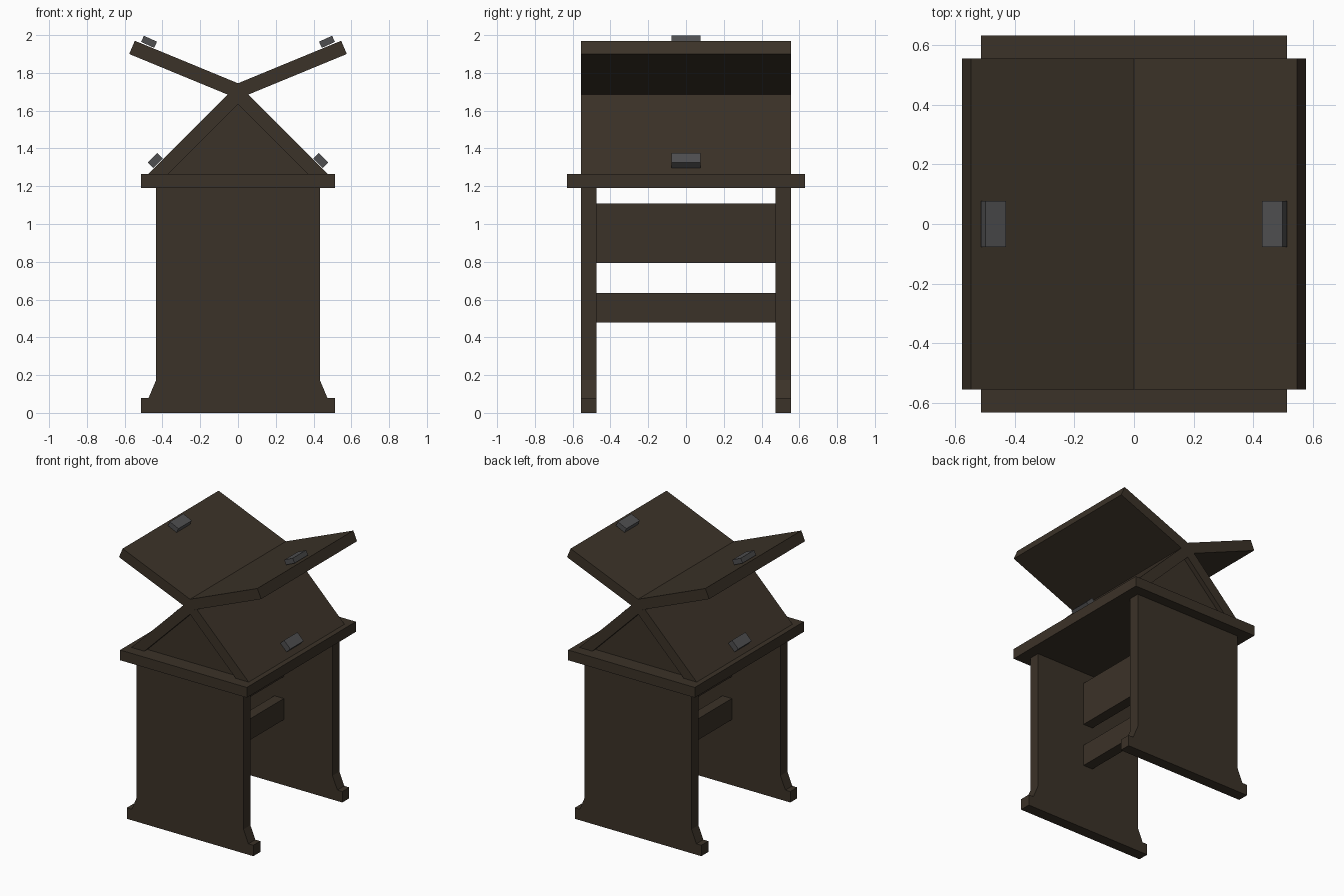
import bpy, bmesh, math
from mathutils import Matrix

cube = bpy.data.objects.get("Cube")
if cube:
    bpy.data.objects.remove(cube, do_unlink=True)


def material(name, rgb):
    m = bpy.data.materials.new(name)
    m.use_nodes = True
    col = (*rgb, 1.0)
    m.diffuse_color = col
    bsdf = m.node_tree.nodes["Principled BSDF"]
    bsdf.inputs["Base Color"].default_value = col
    bsdf.inputs["Roughness"].default_value = 0.8
    return m


wood = material("dark_wood", (0.044, 0.032, 0.021))
metal = material("dark_grey_metal", (0.078, 0.078, 0.081))


def finish(name, bm, mat):
    bmesh.ops.recalc_face_normals(bm, faces=bm.faces)
    me = bpy.data.meshes.new(name)
    bm.to_mesh(me)
    bm.free()
    me.materials.append(mat)
    ob = bpy.data.objects.new(name, me)
    bpy.context.collection.objects.link(ob)
    return ob


def box(name, centre, size, mat, tilt=0.0):
    """Box, tilted about the y axis by the given angle (positive raises +x)."""
    bm = bmesh.new()
    bmesh.ops.create_cube(bm, size=1.0)
    bm.transform(Matrix.Translation(centre) @ Matrix.Rotation(-tilt, 4, 'Y')
                 @ Matrix.Diagonal((*size, 1.0)))
    return finish(name, bm, mat)


def extrude_y(name, half, y0, y1, mat):
    """Mirror a half profile of (x, z) points across x = 0, extrude along y."""
    pts = half + [(-x, z) for x, z in reversed(half) if x > 0]
    bm = bmesh.new()
    face = bm.faces.new([bm.verts.new((x, y0, z)) for x, z in pts])
    res = bmesh.ops.extrude_face_region(bm, geom=[face])
    moved = [v for v in res["geom"] if isinstance(v, bmesh.types.BMVert)]
    bmesh.ops.translate(bm, verts=moved, vec=(0, y1 - y0, 0))
    return finish(name, bm, mat)


# Slab legs with flared feet
leg = [(0.513, 0), (0.513, 0.08), (0.473, 0.08), (0.433, 0.175), (0.433, 1.19)]
extrude_y("front_leg", leg, -0.555, -0.475, wood)
extrude_y("back_leg", leg, 0.475, 0.555, wood)

# Rails between the legs
box("upper_rail", (0, 0, 0.952), (0.077, 0.95, 0.315), wood)
box("lower_rail", (0, 0, 0.557), (0.077, 0.95, 0.155), wood)

# Table top
box("table_top", (0, 0, 1.2275), (1.026, 1.262, 0.075), wood)

# Lower sloping boards, joined at the ridge
extrude_y("lower_slopes",
          [(0, 1.6625), (0.055, 1.685), (0.475, 1.265), (0.37, 1.265), (0, 1.635)],
          -0.555, 0.555, wood)

# Recessed gable panels closing the ends
for name, y in (("front_gable", -0.5), ("back_gable", 0.5)):
    extrude_y(name, [(0, 1.635), (0.37, 1.265)], y - 0.02, y + 0.02, wood)

# Upper boards spread into a V
extrude_y("upper_slopes",
          [(0, 1.745), (0.546, 1.97), (0.576, 1.90), (0, 1.6625)],
          -0.555, 0.555, wood)

# Small metal rests on each board
for side, s in (("left", 1), ("right", -1)):
    box(side + "_upper_rest", (s * 0.471, 0, 1.9645), (0.076, 0.155, 0.036),
        metal, s * math.radians(24.5))
    box(side + "_lower_rest", (s * 0.438, 0, 1.336), (0.072, 0.155, 0.042),
        metal, -s * math.radians(45))
